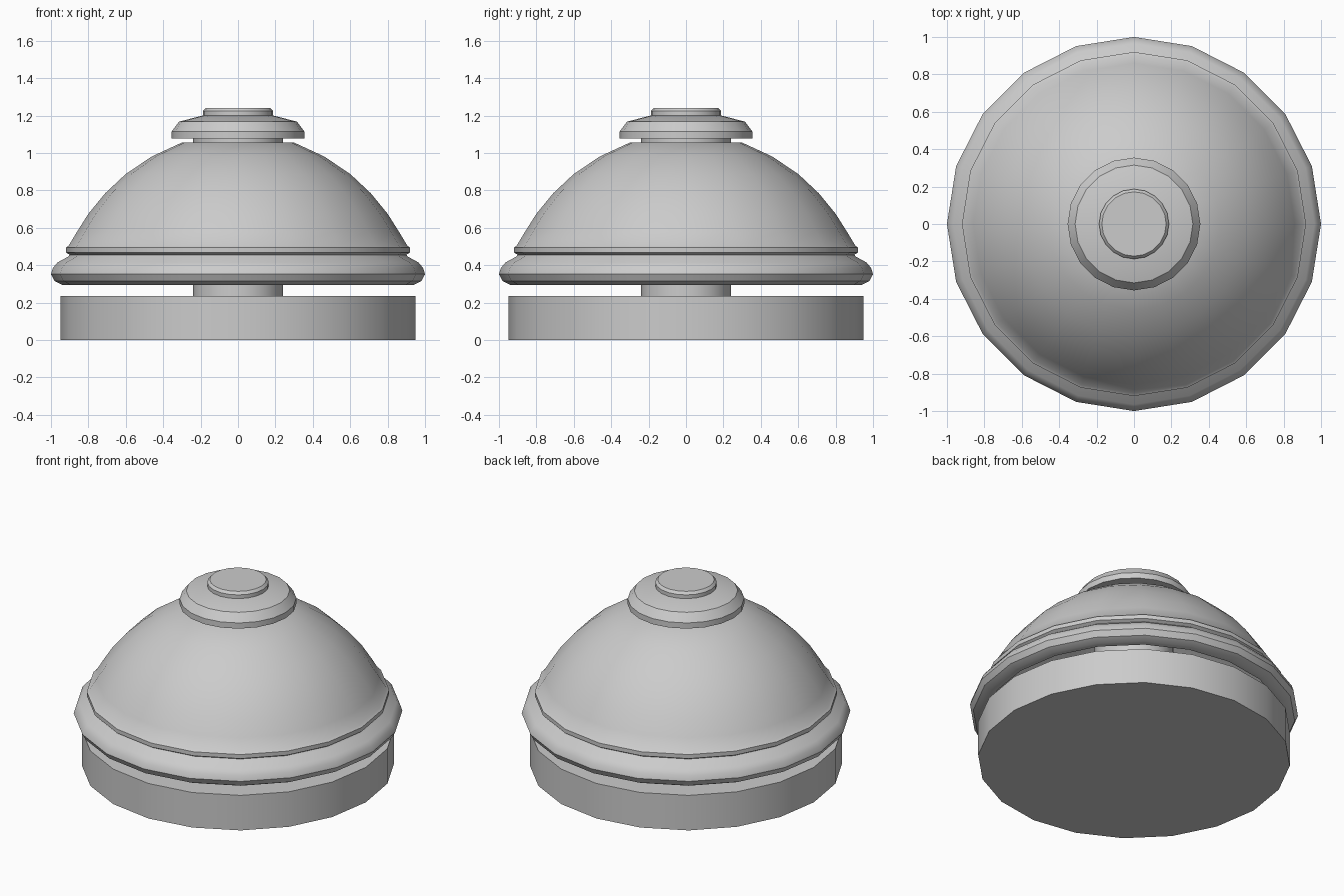
import bpy, bmesh, math

if "Cube" in bpy.data.objects:
    bpy.data.objects.remove(bpy.data.objects["Cube"])

SIDES = 20


def lathe(name, profile, close=False):
    """Revolve an (r, z) profile around z; r = 0 points become poles."""
    bm = bmesh.new()
    rings = []
    for r, z in profile:
        if r == 0:
            rings.append([bm.verts.new((0, 0, z))] * SIDES)
        else:
            rings.append([bm.verts.new((r * math.cos(2 * math.pi * i / SIDES),
                                        r * math.sin(2 * math.pi * i / SIDES), z))
                          for i in range(SIDES)])
    pairs = list(zip(rings, rings[1:]))
    if close:
        pairs.append((rings[-1], rings[0]))
    for a, b in pairs:
        for i in range(SIDES):
            j = (i + 1) % SIDES
            quad = list(dict.fromkeys([a[i], a[j], b[j], b[i]]))
            bm.faces.new(quad)
    bmesh.ops.recalc_face_normals(bm, faces=bm.faces)
    mesh = bpy.data.meshes.new(name)
    bm.to_mesh(mesh)
    bm.free()
    obj = bpy.data.objects.new(name, mesh)
    bpy.context.collection.objects.link(obj)
    bpy.ops.object.select_all(action='DESELECT')
    obj.select_set(True)
    bpy.context.view_layer.objects.active = obj
    bpy.ops.object.shade_smooth_by_angle(angle=math.radians(30))
    return obj


# Base disc
lathe("base", [(0, 0), (0.95, 0), (0.95, 0.235), (0, 0.235)])

# Central post running up through the dome
lathe("post", [(0, 0.22), (0.24, 0.22), (0.24, 1.1), (0, 1.1)])

# Hollow bell: rolled rim, groove, bead and dome, then the inner wall back down
outer = [(0.94, 0.295), (0.98, 0.315), (1.0, 0.352), (0.99, 0.385), (0.965, 0.415),
         (0.91, 0.445), (0.90, 0.456), (0.92, 0.468), (0.92, 0.495), (0.905, 0.505),
         (0.86, 0.58), (0.80, 0.675), (0.71, 0.785), (0.60, 0.888), (0.46, 0.982),
         (0.30, 1.056), (0.22, 1.058)]
inner = [(0.22, 1.03), (0.44, 0.95), (0.66, 0.79), (0.81, 0.60), (0.87, 0.45), (0.90, 0.295)]
lathe("bell", outer + inner, close=True)

# Cap nut and button on top
lathe("cap", [(0, 1.077), (0.355, 1.077), (0.355, 1.115), (0.315, 1.168),
              (0.19, 1.2), (0, 1.2)])
lathe("button", [(0, 1.19), (0.187, 1.19), (0.187, 1.225), (0.172, 1.242), (0, 1.242)])
